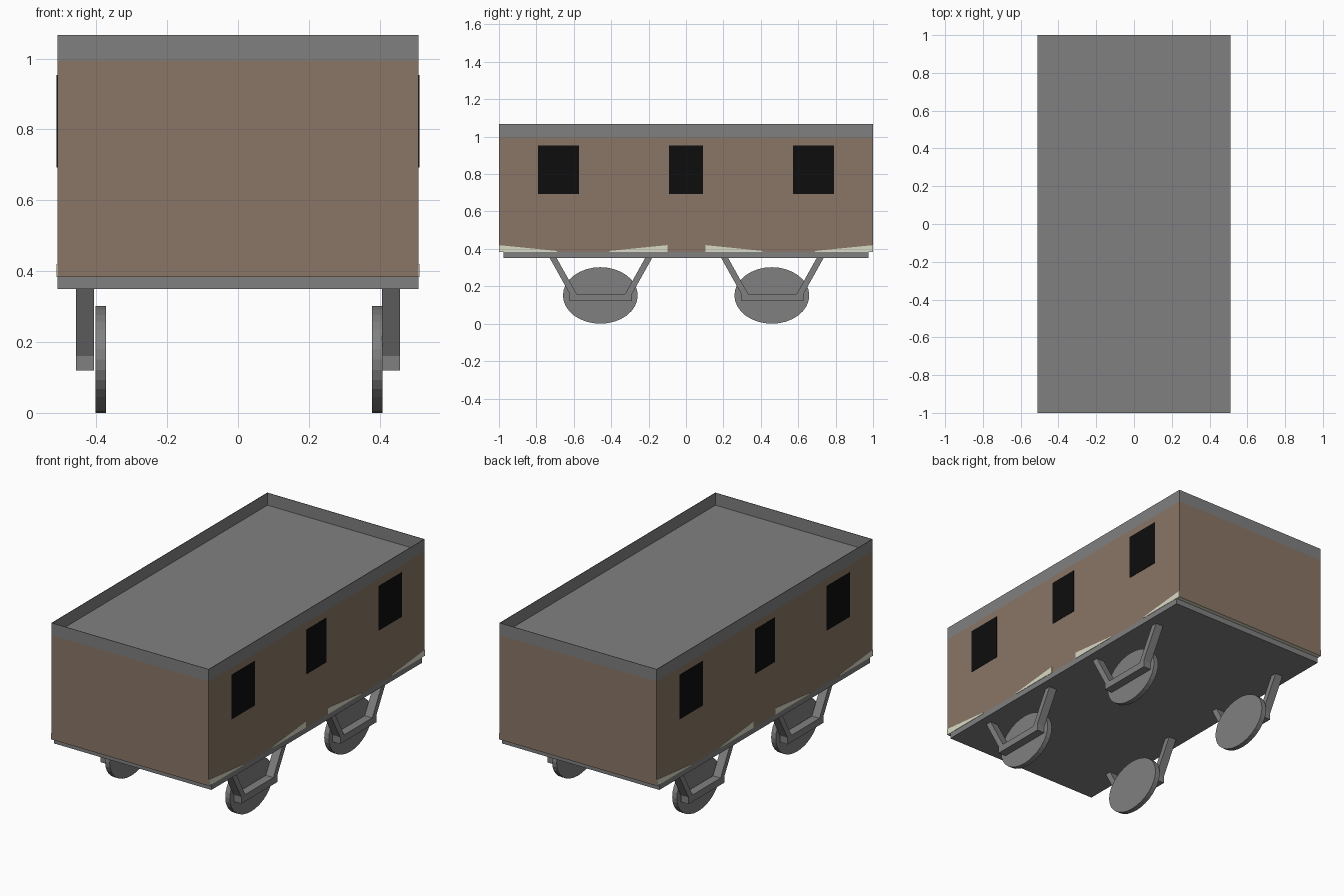
import bpy, bmesh, math
from mathutils import Matrix

if "Cube" in bpy.data.objects:
    bpy.data.objects.remove(bpy.data.objects["Cube"])


def material(name, rgb):
    m = bpy.data.materials.new(name)
    m.diffuse_color = (*rgb, 1)
    m.use_nodes = True
    m.node_tree.nodes["Principled BSDF"].inputs["Base Color"].default_value = m.diffuse_color
    return m


GREY = material("iron grey", (0.216, 0.216, 0.216))
BROWN = material("brown boards", (0.254, 0.181, 0.133))
CREAM = material("pale cream", (0.70, 0.70, 0.56))
BLACK = material("window black", (0.004, 0.004, 0.004))


def add_object(name, bm, *mats):
    bmesh.ops.recalc_face_normals(bm, faces=bm.faces)
    mesh = bpy.data.meshes.new(name)
    bm.to_mesh(mesh)
    bm.free()
    for m in mats:
        mesh.materials.append(m)
    ob = bpy.data.objects.new(name, mesh)
    bpy.context.collection.objects.link(ob)
    return ob


def box_mesh(x0, x1, y0, y1, z0, z1):
    bm = bmesh.new()
    bmesh.ops.create_cube(bm, size=1)
    bmesh.ops.scale(bm, vec=(x1 - x0, y1 - y0, z1 - z0), verts=bm.verts)
    bmesh.ops.translate(bm, vec=((x0 + x1) / 2, (y0 + y1) / 2, (z0 + z1) / 2), verts=bm.verts)
    return bm


def extrude_profile(name, points, x0, x1, mat):
    """Solid from a side profile of (y, z) points, running from x0 to x1."""
    bm = bmesh.new()
    face = bm.faces.new([bm.verts.new((x0, y, z)) for y, z in points])
    ext = bmesh.ops.extrude_face_region(bm, geom=[face])
    verts = [v for v in ext["geom"] if isinstance(v, bmesh.types.BMVert)]
    bmesh.ops.translate(bm, vec=(x1 - x0, 0, 0), verts=verts)
    return add_object(name, bm, mat)


W, L = 0.51, 1.0
FLOOR_Z, BODY_Z, ROOF_Z, TOP_Z = 0.35, 0.383, 0.995, 1.067

# Carriage body: brown walls, grey roof, cream underside
bm = box_mesh(-W, W, -L, L, BODY_Z, ROOF_Z)
bm.normal_update()
for f in bm.faces:
    f.material_index = 1 if f.normal.z > 0.5 else 2 if f.normal.z < -0.5 else 0
add_object("body", bm, BROWN, GREY, CREAM)

# Floor slab under the body
add_object("floor", box_mesh(-W, W, -0.975, 0.975, FLOOR_Z, BODY_Z), GREY)

# Thin raised rim around the roof
bm = box_mesh(-W, W, -L, L, ROOF_Z, TOP_Z)
bm.normal_update()
caps = [f for f in bm.faces if abs(f.normal.z) > 0.5]
bmesh.ops.delete(bm, geom=caps, context="FACES_ONLY")
rim = add_object("roof_rim", bm, GREY)
solid = rim.modifiers.new("thickness", "SOLIDIFY")
solid.thickness = 0.004
solid.offset = -1

for side, label in ((-1, "left"), (1, "right")):
    # Three windows on each long wall
    skin = (side * W, side * (W + 0.002))
    for i, (y0, y1) in enumerate(((-0.79, -0.573), (-0.092, 0.09), (0.573, 0.79))):
        bm = box_mesh(min(skin), max(skin), y0, y1, 0.693, 0.953)
        add_object(f"window_{label}_{i + 1}", bm, BLACK)

    # Pale wedges along the lower edge of the long walls
    for i, (tall, thin) in enumerate(((-1.0, -0.69), (-0.1, -0.41), (0.105, 0.41), (1.0, 0.69))):
        pts = [(tall, BODY_Z), (thin, BODY_Z), (thin, BODY_Z + 0.006), (tall, 0.42)]
        extrude_profile(f"lower_trim_{label}_{i + 1}", pts, *skin, CREAM)

    wheel_x = 0.393 if side > 0 else -0.387
    for end, yc in (("front", -0.458), ("back", 0.459)):
        # Oval wheel
        bm = bmesh.new()
        bmesh.ops.create_cone(bm, cap_ends=True, segments=32, radius1=1, radius2=1, depth=0.03)
        bmesh.ops.rotate(bm, matrix=Matrix.Rotation(math.pi / 2, 3, "Y"), verts=bm.verts)
        bmesh.ops.scale(bm, vec=(1, 0.2, 0.151), verts=bm.verts)
        bmesh.ops.translate(bm, vec=(wheel_x, yc, 0.152 + 0.0), verts=bm.verts)
        bmesh.ops.translate(bm, vec=(0, 0, -min(v.co.z for v in bm.verts)), verts=bm.verts)
        add_object(f"wheel_{end}_{label}", bm, GREY)

        # Splayed hanger bracket: two slanted arms joined by a bottom bar
        half = [(0.167, 0.12), (0.167, 0.16), (0.273, FLOOR_Z), (0.236, FLOOR_Z), (0.13, 0.16)]
        outline = half + [(-y, z) for y, z in reversed(half)]
        pts = [(yc + 0.003 + y, z) for y, z in outline]
        extrude_profile(f"bracket_{end}_{label}", pts, side * 0.407, side * 0.457, GREY)
